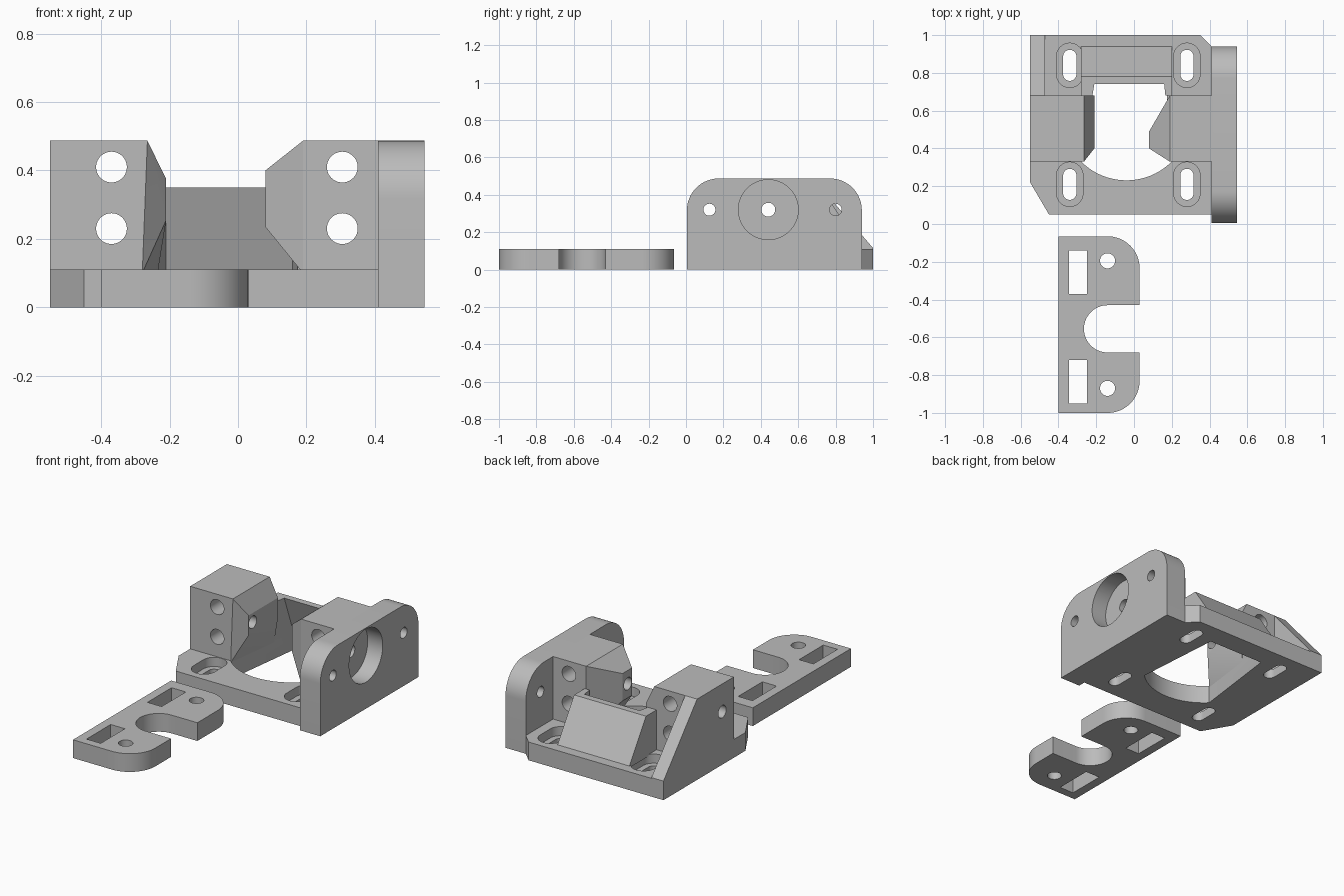
import bpy, bmesh
from math import cos, sin, pi, radians

cube = bpy.data.objects.get("Cube")
if cube:
    bpy.data.objects.remove(cube)

grey = bpy.data.materials.new("plain grey")
grey.use_nodes = True
grey.diffuse_color = (0.5, 0.5, 0.5, 1)
grey.node_tree.nodes["Principled BSDF"].inputs["Base Color"].default_value = (0.5, 0.5, 0.5, 1)


def hull(name, points):
    """Convex solid around the points, with flat areas merged."""
    bm = bmesh.new()
    for p in points:
        bm.verts.new(p)
    res = bmesh.ops.convex_hull(bm, input=bm.verts[:])
    spare = {e for e in res["geom_interior"] + res["geom_unused"] if isinstance(e, bmesh.types.BMVert)}
    bmesh.ops.delete(bm, geom=list(spare), context='VERTS')
    bmesh.ops.dissolve_limit(bm, angle_limit=radians(0.5), verts=bm.verts[:], edges=bm.edges[:])
    bmesh.ops.recalc_face_normals(bm, faces=bm.faces[:])
    mesh = bpy.data.meshes.new(name)
    bm.to_mesh(mesh)
    bm.free()
    mesh.materials.append(grey)
    obj = bpy.data.objects.new(name, mesh)
    bpy.context.collection.objects.link(obj)
    return obj


def prism(name, outline, axis, lo, hi):
    """Convex outline in the plane across the axis, extruded from lo to hi."""
    place = {"x": lambda a, b, h: (h, a, b),
             "y": lambda a, b, h: (a, h, b),
             "z": lambda a, b, h: (a, b, h)}[axis]
    return hull(name, [place(a, b, h) for a, b in outline for h in (lo, hi)])


def arc(cx, cy, r, start=0, end=360, steps=40):
    angles = [radians(start + (end - start) * i / steps) for i in range(steps + 1)]
    if end - start == 360:
        angles.pop()
    return [(cx + r * cos(a), cy + r * sin(a)) for a in angles]


def slot(cx, cy, r, length):
    d = length / 2 - r
    return arc(cx, cy + d, r, 0, 180, 20) + arc(cx, cy - d, r, 180, 360, 20)


def box(x0, x1, y0, y1):
    return [(x0, y0), (x1, y0), (x1, y1), (x0, y1)]


def cut(obj, cutter):
    """Subtract the cutter and throw it away."""
    mod = obj.modifiers.new("cut", 'BOOLEAN')
    mod.operation = 'DIFFERENCE'
    mod.solver = 'EXACT'
    mod.object = cutter
    bpy.context.view_layer.objects.active = obj
    bpy.ops.object.modifier_apply(modifier=mod.name)
    bpy.data.objects.remove(cutter)


TOP, THICK = 0.487, 0.11

# Base plate with two clipped corners
base = prism("base_plate", [(-0.55, 0.22), (-0.45, 0.05), (0.42, 0.05), (0.42, 0.93),
                            (0.35, 1.0), (-0.55, 1.0)], "z", 0, THICK)

# Sloped duct at the back of the opening
duct = prism("duct_ramp", [(0.68, 0.1), (0.945, 0.1), (0.78, 0.35), (0.68, 0.35)], "x", -0.28, 0.2)


def opening():
    """Tapered passage through the base and duct."""
    front = arc(-0.04, 0.57, 0.339, 225, 315, 20)
    pts = []
    for z, back in ((-0.02, 0.877), (0.37, 0.733)):
        pts += [(x, y, z) for x, y in front + [(0.16, back), (-0.21, back)]]
    return hull("opening_cutter", pts)


for part in (base, duct):
    cut(part, opening())

# Countersunk mounting slots
for x in (-0.34, 0.28):
    for y in (0.21, 0.84):
        cut(base, prism("cutter", slot(x, y, 0.07, 0.235), "z", 0.055, 0.3))
        cut(base, prism("cutter", slot(x, y, 0.035, 0.165), "z", -0.1, 0.3))

# Clamp blocks, each with a faceted bulge toward the middle
left_block = hull("right_clamp_block",
                  [(-0.55, y, z) for y in (0.33, 0.68) for z in (0.1, TOP)]
                  + [(-0.28, 0.33, 0.1), (-0.235, 0.68, 0.1), (-0.265, 0.33, TOP), (-0.265, 0.68, TOP)]
                  + [(-0.21, y, z) for y in (0.4, 0.68) for z in (0.255, 0.375)])
right_block = hull("left_clamp_block",
                   [(0.42, y, z) for y in (0.33, 0.68) for z in (0.1, TOP)]
                   + [(0.19, y, z) for y in (0.33, 0.68) for z in (0.1, TOP)]
                   + [(0.08, y, z) for y in (0.4, 0.49) for z in (0.235, 0.4)])
for block, x in ((left_block, -0.37), (right_block, 0.305)):
    for z in (0.23, 0.41):
        cut(block, prism("cutter", arc(x, z, 0.045), "y", 0, 1))
    cut(block, prism("cutter", arc(0.44, 0.32, 0.037), "x", -1, 1))

# Triangular rib behind the outer block
prism("rear_rib", [(0.67, 0.1), (1.0, 0.1), (1.0, 0.115), (0.68, TOP), (0.67, TOP)], "x", -0.55, -0.47)

# Upright side plate with rounded top, round recess and through holes
side = prism("side_plate", [(0.005, 0), (0.94, 0)] + arc(0.77, TOP - 0.17, 0.17, 0, 90, 16)
             + arc(0.175, TOP - 0.17, 0.17, 90, 180, 16), "x", 0.41, 0.545)
cut(side, prism("cutter", arc(0.44, 0.32, 0.16, steps=64), "x", 0.445, 1))
for y, r in ((0.125, 0.032), (0.44, 0.037), (0.8, 0.032)):
    cut(side, prism("cutter", arc(y, 0.32, r), "x", 0, 1))

# Loose retaining plate with a U notch
plate = prism("retaining_plate", [(-0.4, -1.0), (-0.4, -0.065)] + arc(-0.14, -0.235, 0.17, 0, 90, 16)
              + arc(-0.14, -0.83, 0.17, 270, 360, 16), "z", 0, THICK)
cut(plate, prism("cutter", arc(-0.14, -0.555, 0.125, 90, 270, 32)
                 + [(0.3, -0.68), (0.3, -0.43)], "z", -1, 1))
for y in (-0.255, -0.835):
    cut(plate, prism("cutter", box(-0.345, -0.25, y - 0.115, y + 0.115), "z", -1, 1))
for y in (-0.195, -0.87):
    cut(plate, prism("cutter", arc(-0.14, y, 0.04), "z", -1, 1))

# Smooth round walls, keep hard edges
bpy.ops.object.select_all(action='DESELECT')
for obj in bpy.context.collection.objects:
    if obj.type == 'MESH':
        obj.select_set(True)
        bpy.context.view_layer.objects.active = obj
bpy.ops.object.shade_smooth_by_angle(angle=radians(25))
